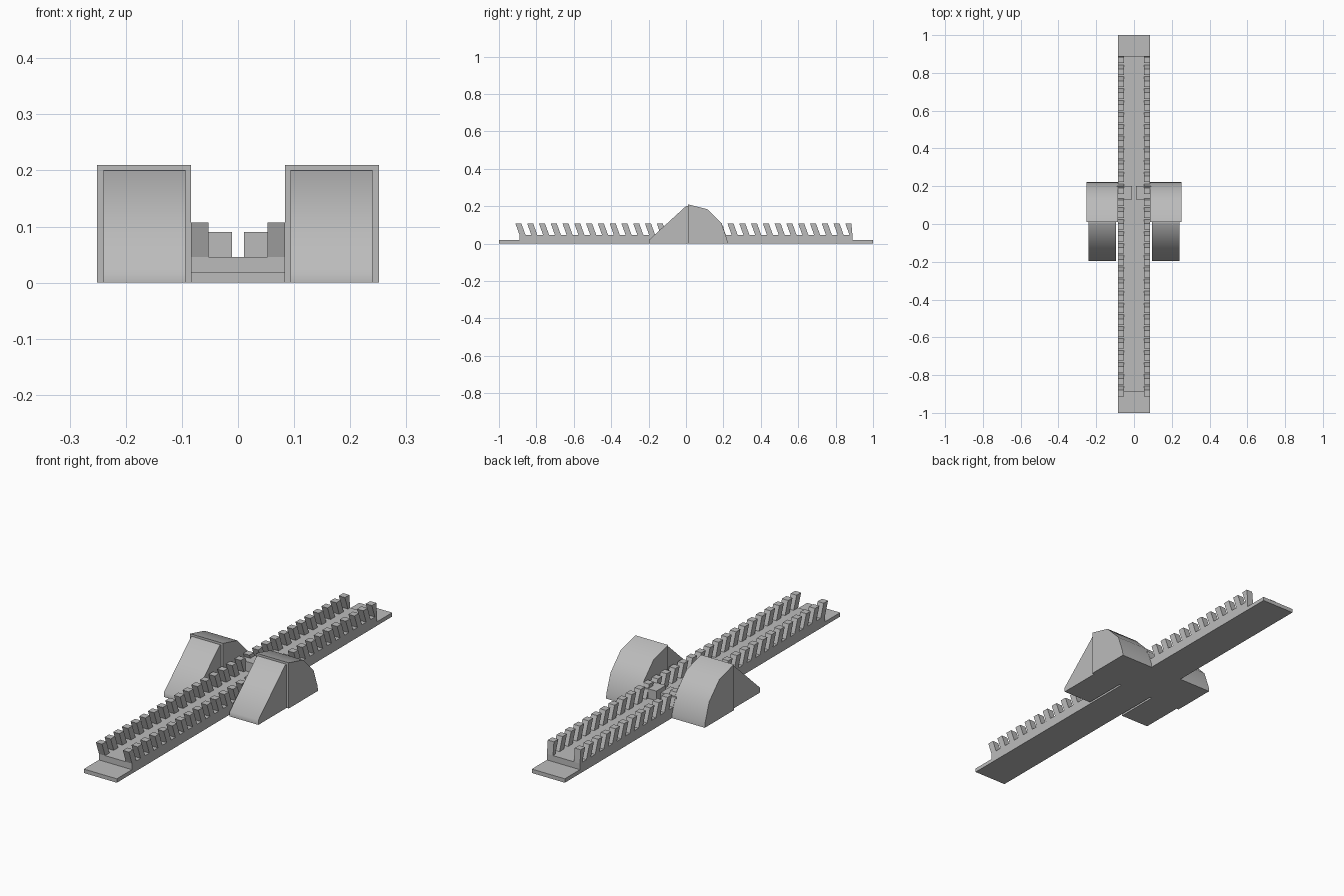
import bpy, bmesh, math

cube = bpy.data.objects.get("Cube")
if cube:
    bpy.data.objects.remove(cube, do_unlink=True)

GREY = (0.5, 0.5, 0.5, 1.0)
mat = bpy.data.materials.new("light grey")
mat.use_nodes = True
mat.diffuse_color = GREY
mat.node_tree.nodes["Principled BSDF"].inputs["Base Color"].default_value = GREY


def extrude_profiles(name, profiles, x0, x1, mirror=False, smooth_angle=None):
    """Extrude closed (y, z) outlines from x0 to x1 into one object."""
    bm = bmesh.new()
    for profile in profiles:
        face = bm.faces.new([bm.verts.new((x0, y, z)) for y, z in profile])
        ext = bmesh.ops.extrude_face_region(bm, geom=[face])
        moved = [g for g in ext["geom"] if isinstance(g, bmesh.types.BMVert)]
        bmesh.ops.translate(bm, verts=moved, vec=(x1 - x0, 0, 0))
    bmesh.ops.recalc_face_normals(bm, faces=bm.faces)
    mesh = bpy.data.meshes.new(name)
    bm.to_mesh(mesh)
    bm.free()
    mesh.materials.append(mat)
    obj = bpy.data.objects.new(name, mesh)
    bpy.context.collection.objects.link(obj)
    if smooth_angle:
        bpy.ops.object.select_all(action="DESELECT")
        obj.select_set(True)
        bpy.context.view_layer.objects.active = obj
        bpy.ops.object.shade_smooth_by_angle(angle=math.radians(smooth_angle))
    if mirror:
        obj.modifiers.new("Mirror", "MIRROR").use_mirror_merge = False
    return obj


# Central rail with thin end tabs
RAIL_W, RAIL_Z, RAIL_Y, TAB_Z = 0.084, 0.046, 0.89, 0.018
extrude_profiles("rail", [[
    (-1, 0), (1, 0), (1, TAB_Z), (RAIL_Y, TAB_Z), (RAIL_Y, RAIL_Z),
    (-RAIL_Y, RAIL_Z), (-RAIL_Y, TAB_Z), (-1, TAB_Z)]], -RAIL_W, RAIL_W)

# Two rows of teeth leaning towards the front
COUNT, PITCH, THICK, LEAN, TOOTH_Z = 29, 0.063, 0.032, 0.022, 0.107
teeth = []
for i in range(COUNT):
    y = -0.912 + i * PITCH
    teeth.append([(y, TOOTH_Z), (y + THICK, TOOTH_Z),
                  (min(y + THICK + LEAN, RAIL_Y), RAIL_Z), (y + LEAN, RAIL_Z)])
extrude_profiles("rail_teeth", teeth, 0.053, RAIL_W, mirror=True)

# Arms that hook each pedal into the rail
extrude_profiles("pedal_arm", [[(0.13, RAIL_Z), (0.2, RAIL_Z), (0.2, 0.09), (0.13, 0.09)]],
                 0.011, 0.09, mirror=True)

# Rounded pedal housings behind the foot plates
extrude_profiles("pedal_housing", [[
    (0.01, 0), (0.222, 0), (0.22, 0.022), (0.19, 0.107), (0.115, 0.183),
    (0.01, 0.21)]], RAIL_W, 0.251, mirror=True, smooth_angle=55)

# Sloping foot plates
extrude_profiles("foot_plate", [[
    (-0.195, 0), (0.012, 0), (0.012, 0.2), (0.0, 0.2), (-0.195, 0.022)]],
    0.094, 0.24, mirror=True, smooth_angle=55)
